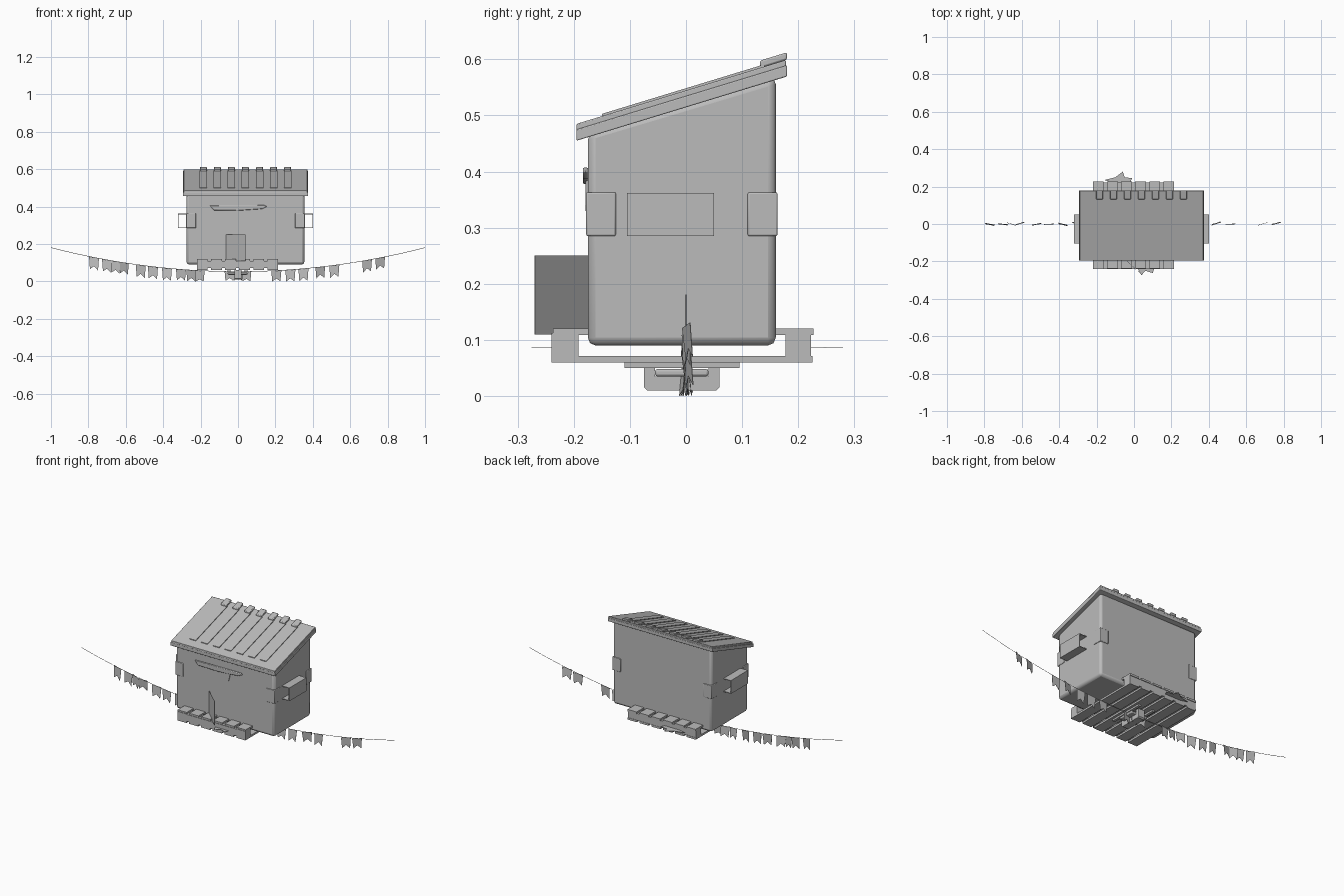
import bpy, bmesh, math, random
from mathutils import Vector, Matrix

random.seed(4)
cube = bpy.data.objects.get("Cube")
if cube:
    bpy.data.objects.remove(cube)

GREY = (0.5, 0.5, 0.5, 1)
mat = bpy.data.materials.new("plain grey")
mat.use_nodes = True
mat.diffuse_color = GREY
mat.node_tree.nodes["Principled BSDF"].inputs["Base Color"].default_value = GREY


def finish(name, bm, bevel=0, segments=2):
    bmesh.ops.recalc_face_normals(bm, faces=bm.faces)
    me = bpy.data.meshes.new(name)
    bm.to_mesh(me)
    bm.free()
    me.materials.append(mat)
    ob = bpy.data.objects.new(name, me)
    bpy.context.collection.objects.link(ob)
    if bevel:
        mod = ob.modifiers.new("rounding", 'BEVEL')
        mod.width, mod.segments = bevel, segments
        bpy.ops.object.select_all(action='DESELECT')
        ob.select_set(True)
        bpy.context.view_layer.objects.active = ob
        bpy.ops.object.shade_smooth_by_angle()
    return ob


def box(name, x, y, z, bevel=0):
    bm = bmesh.new()
    size = [r[1] - r[0] for r in (x, y, z)]
    mid = [sum(r) / 2 for r in (x, y, z)]
    bmesh.ops.create_cube(bm, size=1, matrix=Matrix.Translation(mid) @ Matrix.Diagonal((*size, 1)))
    return finish(name, bm, bevel)


def prism(name, points, start, depth, bevel=0):
    """Extrude a flat outline along a vector."""
    bm = bmesh.new()
    start = Vector(start)
    face = bm.faces.new([bm.verts.new(start + Vector(p)) for p in points])
    if Vector(depth).length:
        geo = bmesh.ops.extrude_face_region(bm, geom=[face])["geom"]
        bmesh.ops.translate(bm, vec=depth, verts=[g for g in geo if isinstance(g, bmesh.types.BMVert)])
    return finish(name, bm, bevel)


def side_profile(name, yz, x0, x1, bevel=0):
    return prism(name, [(0, y, z) for y, z in yz], (x0, 0, 0), (x1 - x0, 0, 0), bevel)


# Bin body with a sloping top
X0, X1, Y0, Y1 = -0.275, 0.355, -0.175, 0.16
side_profile("bin_body", [(Y0, 0.09), (Y1, 0.09), (Y1, 0.57), (Y0, 0.47)], X0, X1, 0.014)

# Lid: lower rim and upper panel, both following the slope
def slope(y):
    return 0.455 + (y + 0.195) * 0.305


def lid_layer(name, y0, y1, low, high, x0, x1, bevel=0):
    return side_profile(name, [(y0, slope(y0) + low), (y1, slope(y1) + low),
                               (y1, slope(y1) + high), (y0, slope(y0) + high)], x0, x1, bevel)


lid_layer("lid_rim", -0.195, 0.18, 0, 0.02, -0.295, 0.375, 0.002)
lid_layer("lid_panel", -0.195, 0.178, 0.018, 0.03, -0.291, 0.371, 0.002)
for i in range(7):
    x = -0.185 + i * 0.075
    lid_layer("lid_rib", -0.15, 0.14, 0.029, 0.034, x - 0.02, x + 0.02)
    lid_layer("lid_hinge", 0.132, 0.18, 0.03, 0.043, x - 0.018, x + 0.018, 0.003)

# Open fork pockets on both sides
def pocket(name, x0, x1):
    t, y, z = 0.004, (-0.105, 0.05), (0.285, 0.362)
    box(name + "_top", (x0, x1), y, (z[1] - t, z[1]))
    box(name + "_bottom", (x0, x1), y, (z[0], z[0] + t))
    for a in (x0, x1 - t):
        box(name + "_wall", (a, a + t), y, z)


pocket("left_pocket", X1 - 0.003, 0.402)
pocket("right_pocket", -0.322, X0 + 0.003)

# Corner reinforcement plates
for x, sx in ((X0, 1), (X1, -1)):
    for y, sy in ((Y0, 1), (Y1, -1)):
        xr = sorted((x - sx * 0.003, x + sx * 0.05))
        yr = sorted((y - sy * 0.003, y + sy * 0.05))
        box("corner_plate", xr, yr, (0.285, 0.363), 0.003)

# Long front handle with a hanging latch
prism("front_handle", [(-0.15, 0, 0.405), (-0.13, 0, 0.38), (0.0, 0, 0.378), (0.13, 0, 0.387),
                       (0.155, 0, 0.4), (0.14, 0, 0.407)], (0, -0.184, 0), (0, 0.01, 0), 0.003)
prism("handle_latch", [(0.03, 0, 0.385), (0.075, 0, 0.385), (0.065, 0, 0.34), (0.045, 0, 0.33)],
      (0, -0.179, 0), (0, 0.006, 0))

# Upright sheet standing diagonally in front
prism("front_sheet", [(-0.07, -0.17, 0.11), (0.04, -0.27, 0.11), (0.04, -0.27, 0.25),
                      (-0.07, -0.17, 0.25)], (0, 0, 0), (0.001, 0.001, 0))

# Pallet: slats front to back, bearers across
W, PITCH = 0.058, 0.0754
for i in range(6):
    x = (-0.22 + i * PITCH, -0.22 + i * PITCH + W)
    box("pallet_bottom_slat", x, (-0.24, 0.225), (0.06, 0.071))
    box("pallet_top_slat", x, (-0.237, 0.227), (0.109, 0.12))
for y in ((-0.24, -0.192), (0.177, 0.223)):
    box("pallet_bearer", (-0.22, 0.215), y, (0.07, 0.11))
    for x in (-0.22, 0.157):
        box("pallet_block", (x, x + W), y, (0.061, 0.112))

# Mount under the pallet
for x in (-0.055, 0.035):
    box("mount_rail", (x, x + 0.015), (-0.11, 0.095), (0.05, 0.06))
box("mount_plate", (-0.055, 0.05), (-0.055, 0.04), (0.035, 0.048), 0.004)
side_profile("mount_bracket", [(-0.075, 0.06), (-0.075, 0.016), (-0.069, 0.01), (0.054, 0.01),
                               (0.06, 0.016), (0.06, 0.06), (0.04, 0.06), (0.04, 0.035),
                               (-0.055, 0.035), (-0.055, 0.06)], -0.02, 0.02)

# Loose scraps lying under the bin
for name, pts in (("front_scrap", [(0.0, -0.2), (0.04, -0.275), (0.06, -0.25), (0.1, -0.262), (0.12, -0.2)]),
                  ("back_scrap", [(-0.16, 0.235), (-0.1, 0.25), (-0.06, 0.28), (-0.05, 0.25), (-0.01, 0.245),
                                  (-0.03, 0.2)])):
    prism(name, [(x, y, 0) for x, y in pts], (0, 0, 0.086), (0, 0, 0.001))

# Sagging bunting cord
def cord_z(x):
    return 0.052 + 0.128 * x * x


curve = bpy.data.curves.new("bunting_cord", 'CURVE')
curve.dimensions = '3D'
curve.bevel_depth, curve.bevel_resolution = 0.0013, 0
line = curve.splines.new('POLY')
line.points.add(40)
for i, p in enumerate(line.points):
    x = -1 + i / 20
    p.co = (x, 0, cord_z(x), 1)
curve.materials.append(mat)
cord = bpy.data.objects.new("bunting_cord", curve)
bpy.context.collection.objects.link(cord)

# Swallow-tailed flags, slightly turned
for c in (-0.77, -0.7, -0.655, -0.61, -0.52, -0.455, -0.38, -0.305, -0.25, -0.205, -0.045, 0.0,
          0.045, 0.205, 0.28, 0.35, 0.44, 0.515, 0.69, 0.76):
    turn, lean = random.uniform(-0.35, 0.35), random.uniform(-0.008, 0.008)
    h = 0.063 if abs(c) > 0.1 else 0.051
    shape = [(-0.027, 0), (0.027, 0), (0.022, -h), (0.0, -h * 0.7), (-0.022, -h)]
    pts = []
    for u, v in shape:
        x = c + u * math.cos(turn)
        pts.append((x, u * math.sin(turn) - lean * v / h, cord_z(x) + v + (lean * 0.5 if v else 0)))
    prism("bunting_flag", [(x, y, max(z, 0)) for x, y, z in pts], (0, 0, 0), (0, 0.001, 0))
